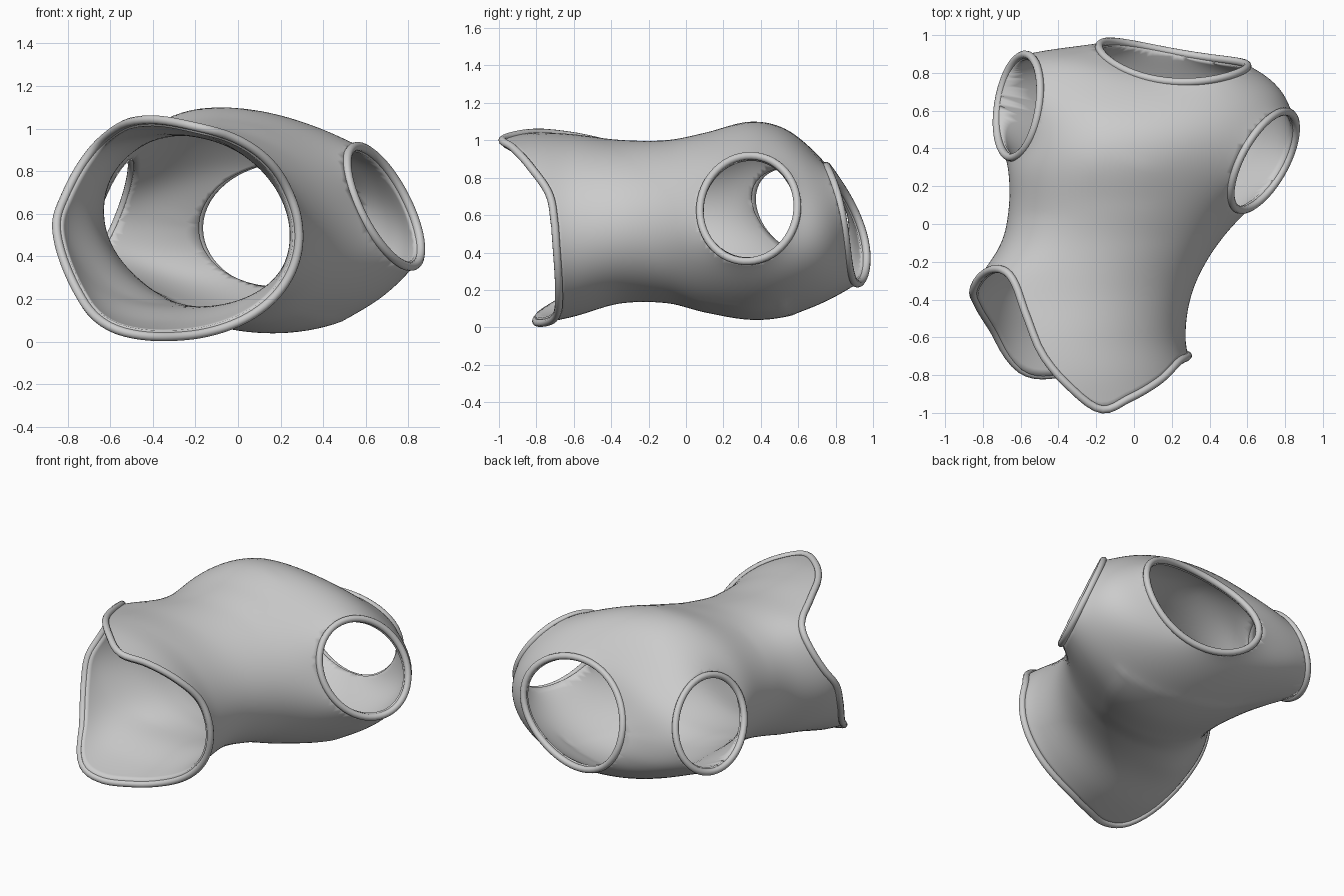
import bpy, bmesh, math
from mathutils import Vector

if "Cube" in bpy.data.objects:
    bpy.data.objects.remove(bpy.data.objects["Cube"])

fabric = bpy.data.materials.new("grey_fabric")
fabric.diffuse_color = (0.6, 0.6, 0.6, 1)
fabric.use_nodes = True
fabric.node_tree.nodes["Principled BSDF"].inputs["Base Color"].default_value = fabric.diffuse_color
RIM = 0.021

# y, x min, x max, z min, z max of the torso sections
SECTIONS = [(-1.0, -.93, .36, .0, 1.02), (-.8, -.92, .31, .02, 1.04), (-.6, -.90, .27, .06, 1.03),
            (-.35, -.85, .31, .13, 1.0), (-.1, -.70, .44, .13, 1.0), (.1, -.66, .59, .08, 1.04),
            (.35, -.68, .77, .04, 1.10), (.55, -.68, .84, .06, 1.06), (.75, -.64, .77, .13, .91),
            (.9, -.54, .55, .24, .78), (.96, -.34, .36, .36, .67), (.99, .02, .02, .53, .53)]
# angle, y of the waist edge
WAIST = [(0, -.70), (20, -.73), (40, -.83), (60, -.925), (75, -.98), (90, -.84), (100, -.70),
         (110, -.50), (120, -.34), (132, -.255), (147, -.24), (165, -.28), (180, -.35), (200, -.43),
         (220, -.56), (238, -.77), (252, -.80), (270, -.74), (290, -.69), (320, -.68), (360, -.70)]


def sample(table, t):
    """Smooth interpolation of table rows by their first column."""
    t = min(max(t, table[0][0]), table[-1][0])
    i = 0
    while i < len(table) - 2 and table[i + 1][0] < t:
        i += 1
    p0, p1, p2, p3 = [table[min(max(j, 0), len(table) - 1)] for j in (i - 1, i, i + 1, i + 2)]
    h = p2[0] - p1[0]
    f = (t - p1[0]) / h
    out = []
    for k in range(1, len(p1)):
        m1 = (p2[k] - p0[k]) / (p2[0] - p0[0]) * h
        m2 = (p3[k] - p1[k]) / (p3[0] - p1[0]) * h
        out.append((2*f**3 - 3*f**2 + 1) * p1[k] + (f**3 - 2*f**2 + f) * m1
                   + (3*f**2 - 2*f**3) * p2[k] + (f**3 - f**2) * m2)
    return out


def bump(x, centre, width):
    return math.exp(-((x - centre) / width) ** 2)


def surface(y, a):
    x0, x1, z0, z1 = sample(SECTIONS, y)
    deg = math.degrees(a)
    # fuller left corners near the waist
    front = min(max((.05 - y) / .3, 0), 1)
    k = 1 + front * (.07 * bump(deg, 132, 24) + .08 * bump(deg, 232, 22))
    dz = (z1 - z0) / 2 * math.sin(a) * k
    shear = -.12 - .09 * bump(y, .35, .3)
    return Vector(((x0 + x1) / 2 + (x1 - x0) / 2 * math.cos(a) * k + shear * dz, y, (z0 + z1) / 2 + dz))


class Hole:
    """Oval opening with two half axes and a slight saddle bend."""
    def __init__(self, name, c, u, v, bend=0.0, skew=0.0):
        self.name, self.c, self.u, self.v = name, Vector(c), Vector(u), Vector(v)
        self.bend, self.skew = bend, skew
        self.n = self.u.cross(self.v).normalized()
        if self.n.dot(self.c - Vector((0, .4, .55))) < 0:
            self.n.negate()

    def coords(self, p):
        d = p - self.c
        uu, vv, uv = self.u.dot(self.u), self.v.dot(self.v), self.u.dot(self.v)
        du, dv = d.dot(self.u), d.dot(self.v)
        det = uu * vv - uv * uv
        s, t = (du * vv - dv * uv) / det, (dv * uu - du * uv) / det
        return math.hypot(s, t), math.atan2(t, s), d.dot(self.n)

    def point(self, a):
        return (self.c + self.u * math.cos(a) + self.v * math.sin(a)
                + self.n * (self.bend * math.cos(2 * a) + self.skew * math.sin(2 * a)))


holes = [Hole("neck", (.205, .86, .555), (.39, -.04, -.01), (.05, -.085, .315), .025, .018),
         Hole("left_arm", (-.612, .625, .615), (.065, .262, 0), (.095, -.075, .258)),
         Hole("right_arm", (.685, .335, .635), (.125, .26, -.01), (-.12, .02, .282))]

# torso shell lofted from the waist edge to a closed back
N, M = 112, 72
bm = bmesh.new()
angles = [2 * math.pi * i / N for i in range(N)]
start = [sample(WAIST, math.degrees(a))[0] for a in angles]
waist_points = [surface(y, a) for y, a in zip(start, angles)]
rings = []
for j in range(M):
    t = 1 - (1 - j / M) ** 1.5
    rings.append([bm.verts.new(surface(y + (.99 - y) * t, a)) for y, a in zip(start, angles)])
for r0, r1 in zip(rings, rings[1:]):
    for i in range(N):
        k = (i + 1) % N
        bm.faces.new((r0[i], r0[k], r1[k], r1[i]))
bm.faces.new(rings[-1])

# cut the openings
for h in holes:
    gone = [v for v in bm.verts for r, a, d in [h.coords(v.co)] if r < 1 and d > -.35]
    bmesh.ops.delete(bm, geom=gone, context='VERTS')
loose = [v for v in bm.verts if not v.link_faces]
bmesh.ops.delete(bm, geom=loose, context='VERTS')
bm.verts.index_update()
bm.verts.ensure_lookup_table()

# fit the cut edges to the ovals and spread that shift into the cloth around them
shift = [Vector() for v in bm.verts]
edge = {v.index for v in bm.verts if v.is_boundary}
fade = {}
for v in bm.verts:
    best = 9
    for h in holes:
        r, a, d = h.coords(v.co)
        if d > -.4 and r < best:
            best = r
            if v.index in edge and r < 1.4:
                shift[v.index] = h.point(a) - v.co
    if v.index not in edge and best < 2.2:
        fade[v.index] = min(1, (2.2 - best) / .5)
links = {i: [e.other_vert(bm.verts[i]).index for e in bm.verts[i].link_edges] for i in fade}
for _ in range(90):
    for i, nb in links.items():
        shift[i] = sum((shift[j] for j in nb), Vector()) * (fade[i] ** .1 / len(nb))
for v in bm.verts:
    v.co += shift[v.index]

# light relaxing of the cloth
for _ in range(25):
    moved = {i: sum((bm.verts[j].co for j in nb), Vector()) / len(nb) for i, nb in links.items()}
    for i, p in moved.items():
        bm.verts[i].co = bm.verts[i].co.lerp(p, .5 * fade[i])
bmesh.ops.recalc_face_normals(bm, faces=bm.faces)
for f in bm.faces:
    f.smooth = True
if sum(f.normal.dot(f.calc_center_median() - Vector((-.1, .1, .55))) for f in bm.faces) < 0:
    bmesh.ops.reverse_faces(bm, faces=bm.faces)
mesh = bpy.data.meshes.new("torso_shell")
bm.to_mesh(mesh)
bm.free()
mesh.materials.append(fabric)
shell = bpy.data.objects.new("torso_shell", mesh)
bpy.context.collection.objects.link(shell)
# cloth thickness towards the inside
lining = shell.modifiers.new("lining", 'SOLIDIFY')
lining.thickness = .03
lining.offset = -1


# rounded hems around every opening
def hem(name, points):
    cu = bpy.data.curves.new(name, 'CURVE')
    cu.dimensions = '3D'
    cu.bevel_depth = RIM
    cu.bevel_resolution = 3
    sp = cu.splines.new('POLY')
    sp.points.add(len(points) - 1)
    for q, p in zip(sp.points, points):
        q.co = (*p, 1)
    sp.use_cyclic_u = True
    sp.use_smooth = True
    cu.materials.append(fabric)
    bpy.context.collection.objects.link(bpy.data.objects.new(name, cu))


hem("waist_hem", waist_points)
for h in holes:
    hem(h.name + "_hem", [h.point(2 * math.pi * i / 56) for i in range(56)])
